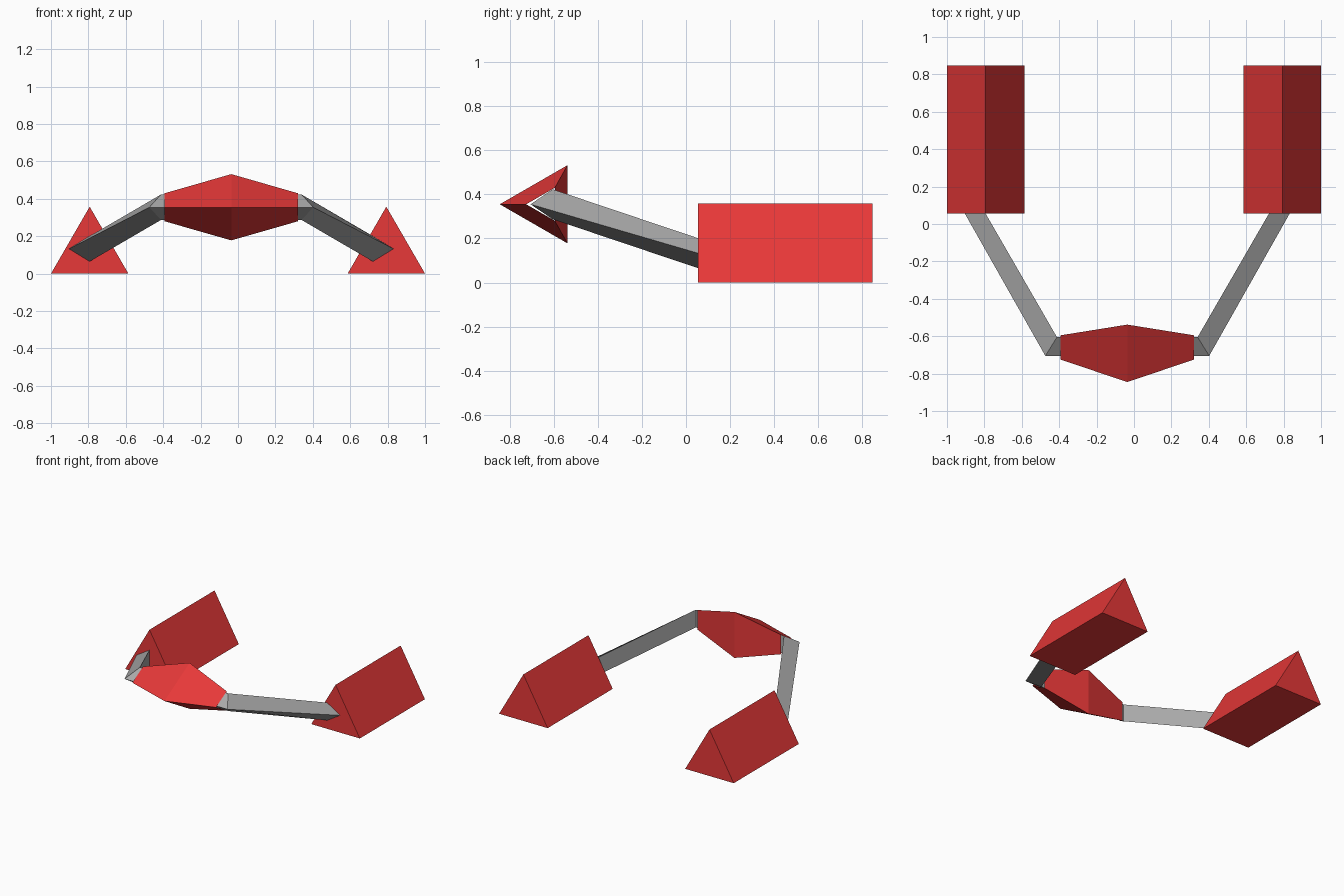
import bpy
import bmesh

cube = bpy.data.objects.get("Cube")
if cube:
    bpy.data.objects.remove(cube, do_unlink=True)


def make_material(name, color):
    mat = bpy.data.materials.new(name)
    mat.use_nodes = True
    mat.diffuse_color = color
    mat.node_tree.nodes["Principled BSDF"].inputs["Base Color"].default_value = color
    return mat


red = make_material("red", (0.8, 0.04, 0.04, 1))
grey = make_material("grey", (0.4, 0.4, 0.4, 1))


def loft(name, sections, mat, capped):
    """Bridge a row of triangular sections into a flat-shaded tube."""
    bm = bmesh.new()
    rings = [[bm.verts.new(p) for p in section] for section in sections]
    for a, b in zip(rings, rings[1:]):
        for i in range(3):
            j = (i + 1) % 3
            bm.faces.new((a[i], a[j], b[j], b[i]))
    if capped:
        bm.faces.new(rings[0])
        bm.faces.new(rings[-1])
    bmesh.ops.recalc_face_normals(bm, faces=bm.faces[:])
    mesh = bpy.data.meshes.new(name)
    bm.to_mesh(mesh)
    bm.free()
    mesh.materials.append(mat)
    obj = bpy.data.objects.new(name, mesh)
    bpy.context.collection.objects.link(obj)
    return obj


def wedge(x_tip, y_tip, x_back, y_back, z, half):
    """Triangle with its tip to the front and an upright back edge."""
    return [(x_tip, y_tip, z), (x_back, y_back, z + half), (x_back, y_back, z - half)]


MID = -0.036   # centre line of the body and arms
Z = 0.355

# Faceted centre body, open at both ends
end, centre = (-0.725, -0.595, 0.075), (-0.845, -0.538, 0.177)
loft("centre_body",
     [wedge(MID + dx, front, MID + dx, back, Z, half)
      for dx, (front, back, half) in ((-0.356, end), (0, centre), (0.356, end))],
     red, False)

# Bent triangular tube running through the body and out to both pods
# (tip offset, tip y, back offset, back y, height)
stations = [(0.868, 0.055, 0.757, 0.055, 0.133),
            (0.438, -0.705, 0.376, -0.605, Z)]
left_half = [wedge(MID + xt, yt, MID + xb, yb, z, 0.068)
             for xt, yt, xb, yb, z in stations]
right_half = [wedge(MID - xt, yt, MID - xb, yb, z, 0.068)
              for xt, yt, xb, yb, z in reversed(stations)]
loft("arm_tube", left_half + right_half, grey, False)

# Triangular prism pods
for side, label in ((1, "left"), (-1, "right")):
    loft(label + "_pod",
         [[(side * 0.586, y, 0), (side, y, 0), (side * 0.793, y, 0.358)]
          for y in (0.055, 0.847)],
         red, True)
